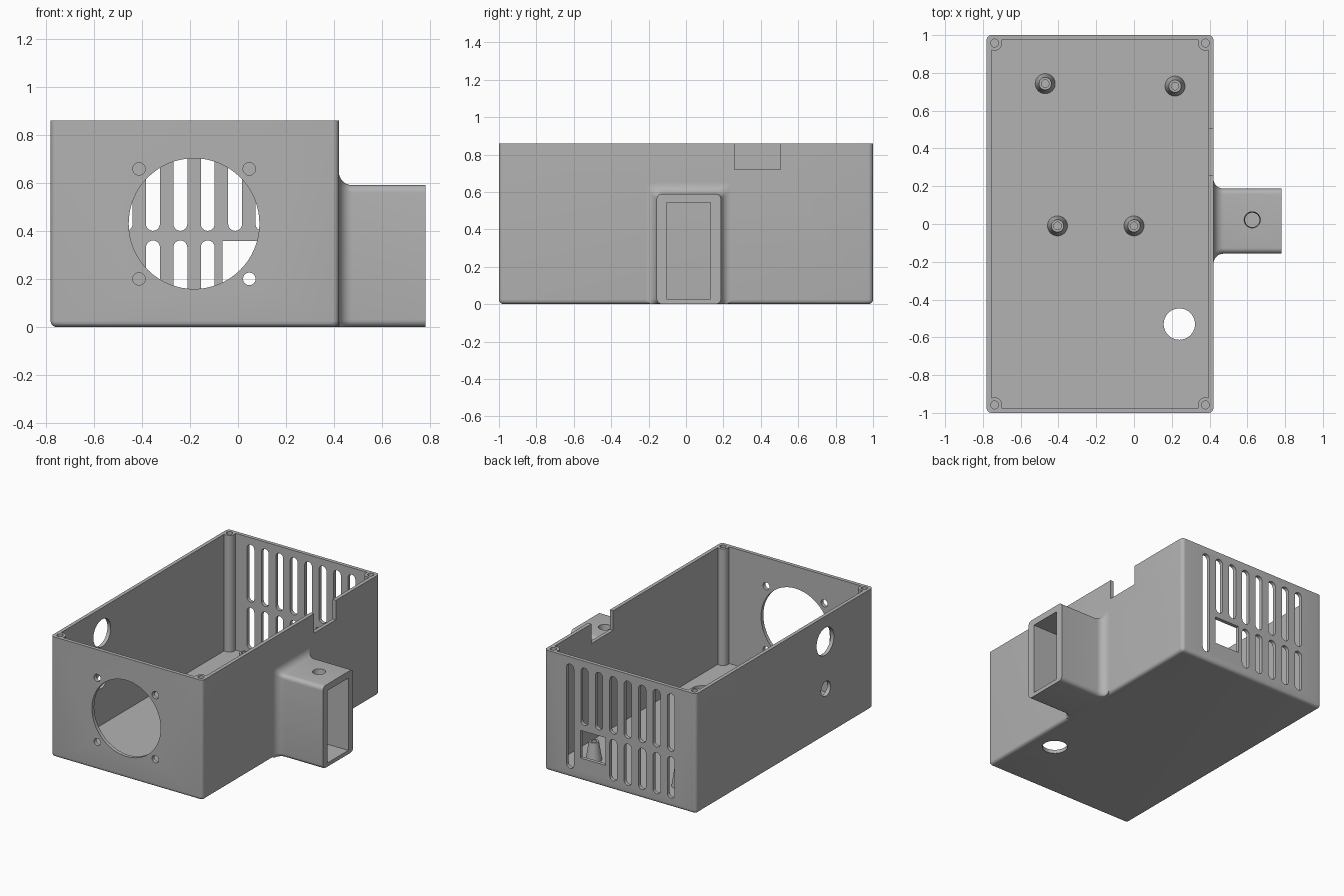
import bpy, bmesh, math

if "Cube" in bpy.data.objects:
    bpy.data.objects.remove(bpy.data.objects["Cube"])

grey = bpy.data.materials.new("plain grey")
grey.use_nodes = True
colour = (0.45, 0.45, 0.45, 1)
grey.diffuse_color = colour
grey.node_tree.nodes["Principled BSDF"].inputs["Base Color"].default_value = colour

AXES = {"x": lambda u, v, t: (t, u, v),
        "y": lambda u, v, t: (u, t, v),
        "z": lambda u, v, t: (u, v, t)}


def rounded(u0, u1, v0, v1, r, steps=6):
    """Outline of a rectangle with round corners."""
    points = []
    corners = ((u1 - r, v1 - r), (u0 + r, v1 - r), (u0 + r, v0 + r), (u1 - r, v0 + r))
    for quarter, (cu, cv) in enumerate(corners):
        for i in range(steps + 1):
            a = (quarter + i / steps) * math.pi / 2
            points.append((cu + r * math.cos(a), cv + r * math.sin(a)))
    return points


def disc(u, v, r):
    return rounded(u - r, u + r, v - r, v + r, r, 10)


def box(u0, u1, v0, v1):
    return [(u0, v0), (u1, v0), (u1, v1), (u0, v1)]


def loft(bm, axis, sections):
    """Closed solid through (position, outline) sections along an axis."""
    rings = [[bm.verts.new(AXES[axis](u, v, t)) for u, v in outline]
             for t, outline in sections]
    for a, b in zip(rings, rings[1:]):
        n = len(a)
        for i in range(n):
            j = (i + 1) % n
            bm.faces.new((a[i], a[j], b[j], b[i]))
    bm.faces.new(rings[0])
    bm.faces.new(rings[-1])


def prism(axis, t0, t1, outline):
    return axis, [(t0, outline), (t1, outline)]


def solid(name, *lofts):
    bm = bmesh.new()
    for axis, sections in lofts:
        loft(bm, axis, sections)
    bmesh.ops.remove_doubles(bm, verts=bm.verts, dist=1e-5)
    bmesh.ops.recalc_face_normals(bm, faces=bm.faces)
    mesh = bpy.data.meshes.new(name)
    bm.to_mesh(mesh)
    bm.free()
    mesh.materials.append(grey)
    obj = bpy.data.objects.new(name, mesh)
    bpy.context.collection.objects.link(obj)
    return obj


def combine(target, tool, operation="DIFFERENCE"):
    mod = target.modifiers.new("combine", "BOOLEAN")
    mod.operation = operation
    mod.solver = "EXACT"
    mod.object = tool
    bpy.context.view_layer.update()
    graph = bpy.context.evaluated_depsgraph_get()
    mesh = bpy.data.meshes.new_from_object(target.evaluated_get(graph))
    target.modifiers.clear()
    target.data = mesh
    bpy.data.objects.remove(tool)


def smooth(obj):
    bpy.ops.object.select_all(action="DESELECT")
    obj.select_set(True)
    bpy.context.view_layer.objects.active = obj
    bpy.ops.object.shade_smooth_by_angle(angle=math.radians(32))


LEFT, RIGHT, TOP, WALL, EDGE = -0.78, 0.42, 0.86, 0.026, 0.025

# Housing shell with rounded bottom edge
shell = []
for i in range(7):
    a = i / 6 * math.pi / 2
    inset = EDGE * (1 - math.sin(a))
    shell.append((EDGE * (1 - math.cos(a)),
                  rounded(LEFT + inset, RIGHT - inset, -1 + inset, 1 - inset,
                          max(EDGE - inset, 0.002))))
shell.append((TOP, rounded(LEFT, RIGHT, -1, 1, EDGE)))
housing = solid("housing", ("z", shell))
combine(housing, solid("cavity", prism(
    "z", WALL, 1, box(LEFT + WALL, RIGHT - WALL, -1 + WALL, 1 - WALL))))

# Corner screw posts
corners = [(x, y) for x in (LEFT + 0.042, RIGHT - 0.042) for y in (-0.958, 0.958)]
combine(housing, solid("posts", *[prism("z", 0.015, TOP, disc(x, y, 0.04))
                                  for x, y in corners]), "UNION")

# Screw holes, cable holes and rim notch
cuts = [prism("z", 0.6, 0.9, disc(x, y, 0.021)) for x, y in corners]
cuts += [prism("z", -0.1, 0.1, disc(0.24, -0.53, 0.083)),
         prism("x", -0.85, -0.7, disc(-0.458, 0.68, 0.098)),
         prism("x", -0.85, -0.7, disc(-0.465, 0.34, 0.053)),
         prism("x", 0.36, 0.46, box(0.26, 0.505, 0.72, 0.95))]

# Fan opening and its four screw holes
cuts.append(prism("y", -1.05, -0.95, rounded(-0.455, 0.089, 0.158, 0.702, 0.272, 16)))
cuts += [prism("y", -1.05, -0.95, disc(x, z, 0.026))
         for x in (-0.412, 0.047) for z in (0.2, 0.658)]

# Back vent slots and socket opening
for column in range(8):
    x = 0.216 - column * 0.114
    if column == 0:
        spans = [(0.065, 0.81)]
    elif column < 3:
        spans = [(0.4, 0.81)]
    else:
        spans = [(0.4, 0.81), (0.065, 0.36)]
    cuts += [prism("y", 0.95, 1.05, rounded(x - 0.029, x + 0.029, low, high, 0.029))
             for low, high in spans]
cuts.append(prism("y", 0.95, 1.05, box(-0.065, 0.135, 0.16, 0.358)))
combine(housing, solid("cutters", *cuts))
smooth(housing)

# Side sleeve, flaring into the housing wall
FLARE = 0.055


def sleeve_outline(grow):
    return rounded(-0.157 - grow, 0.187 + grow, 0, 0.59 + grow, 0.03)


sections = [(RIGHT - EDGE, sleeve_outline(FLARE))]
for i in range(9):
    a = i / 8 * math.pi / 2
    sections.append((RIGHT + FLARE * (1 - math.cos(a)),
                     sleeve_outline(FLARE * (1 - math.sin(a)))))
sections.append((0.78, sleeve_outline(0)))
sleeve = solid("side_sleeve", ("x", sections))
combine(sleeve, solid("sleeve_tunnel", prism("x", RIGHT, 0.85, box(-0.103, 0.131, 0.027, 0.543))))
combine(sleeve, solid("sleeve_screw_hole", ("z", [(0.5, disc(0.626, 0.022, 0.034)),
                                                  (0.6, disc(0.626, 0.022, 0.044))])))
smooth(sleeve)

# Tapered hollow standoffs on the floor
for number, (x, y) in enumerate([(-0.47, 0.743), (0.217, 0.73), (-0.405, -0.01), (0, -0.01)]):
    steps = [(0.02, 0.054), (0.156, 0.033), (0.156, 0.02), (0.05, 0.02)]
    smooth(solid(f"standoff_{number + 1}", ("z", [(z, disc(x, y, r)) for z, r in steps])))
